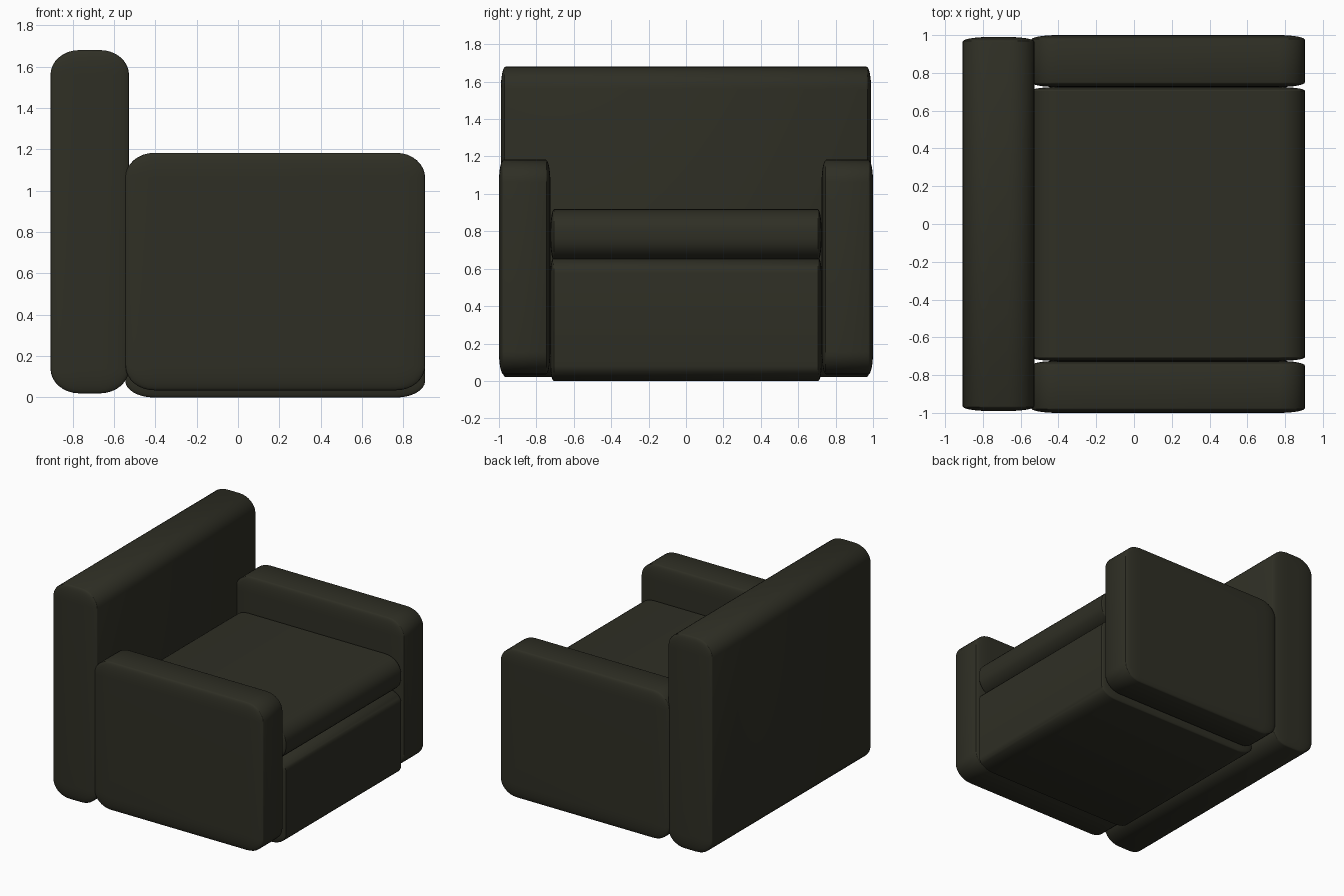
import bpy, bmesh
from mathutils import Vector

old = bpy.data.objects.get("Cube")
if old:
    bpy.data.objects.remove(old, do_unlink=True)

# Dark olive upholstery
fabric = bpy.data.materials.new("dark olive fabric")
fabric.use_nodes = True
colour = (0.028, 0.028, 0.018, 1)
fabric.diffuse_color = colour
bsdf = next(n for n in fabric.node_tree.nodes if n.type == 'BSDF_PRINCIPLED')
bsdf.inputs["Base Color"].default_value = colour
bsdf.inputs["Roughness"].default_value = 0.8


def padded_block(name, low, high, radii):
    """Box whose rounded corners have their own radius along each axis."""
    low, high, radii = Vector(low), Vector(high), Vector(radii)
    size, centre = high - low, (low + high) / 2
    bm = bmesh.new()
    bmesh.ops.create_cube(bm, size=1)
    # Bevel by one unit in a stretched space, then scale back to the radii
    bmesh.ops.scale(bm, verts=bm.verts, vec=[s / r for s, r in zip(size, radii)])
    bmesh.ops.bevel(bm, geom=bm.edges[:], offset=1, offset_type='OFFSET',
                    segments=8, profile=0.5, affect='EDGES', clamp_overlap=True)
    bmesh.ops.scale(bm, verts=bm.verts, vec=radii)
    bmesh.ops.recalc_face_normals(bm, faces=bm.faces)
    mesh = bpy.data.meshes.new(name)
    bm.to_mesh(mesh)
    bm.free()
    mesh.materials.append(fabric)
    obj = bpy.data.objects.new(name, mesh)
    obj.location = centre
    bpy.context.collection.objects.link(obj)
    bpy.ops.object.select_all(action='DESELECT')
    obj.select_set(True)
    bpy.context.view_layer.objects.active = obj
    bpy.ops.object.shade_smooth_by_angle()
    return obj


# Backrest
padded_block("backrest", (-0.907, -0.99, 0.02), (-0.527, 0.99, 1.68), (0.14, 0.025, 0.12))

# Arms on both sides
for name, inner, outer in (("left_arm", 0.725, 1), ("right_arm", -1, -0.725)):
    padded_block(name, (-0.545, inner, 0.035), (0.905, outer, 1.183), (0.14, 0.025, 0.12))

# Seat base and cushion
padded_block("seat_base", (-0.545, -0.725, 0), (0.905, 0.725, 0.66), (0.14, 0.02, 0.08))
padded_block("seat_cushion", (-0.545, -0.725, 0.642), (0.905, 0.725, 0.918), (0.14, 0.02, 0.12))
